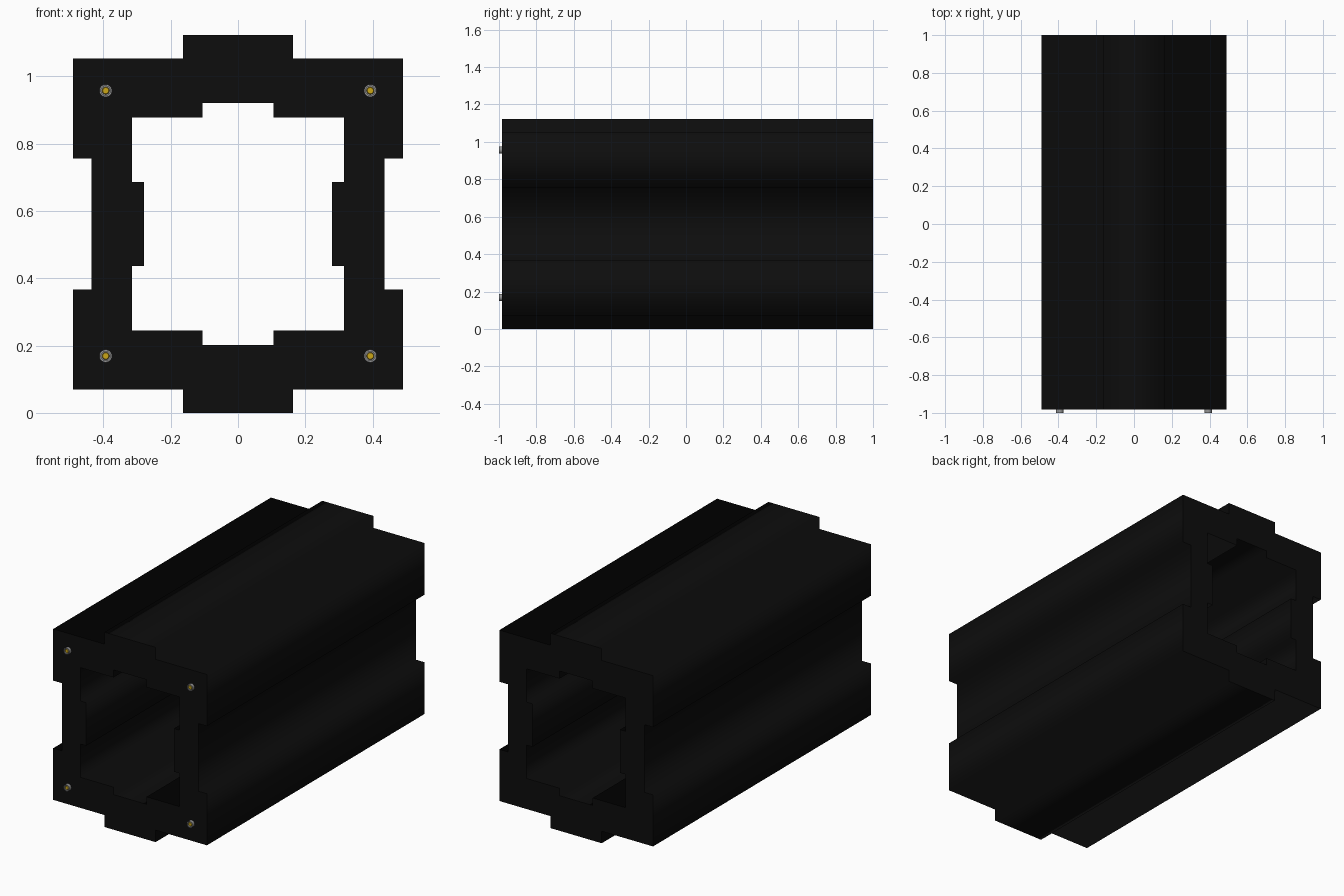
import bpy, bmesh
from math import cos, sin, tau, radians

if "Cube" in bpy.data.objects:
    bpy.data.objects.remove(bpy.data.objects["Cube"])

Y_FRONT, Y_BACK, CENTRE_Z = -0.983, 1.0, 0.561


def material(name, colour):
    m = bpy.data.materials.new(name)
    m.diffuse_color = (*colour, 1)
    m.use_nodes = True
    m.node_tree.nodes["Principled BSDF"].inputs["Base Color"].default_value = m.diffuse_color
    return m


black = material("black", (0.004, 0.004, 0.004))
grey = material("grey", (0.3, 0.3, 0.3))
gold = material("gold", (0.6, 0.38, 0.008))


def mirrored_loop(quarter):
    """Closed outline from the upper right quarter, mirrored in both axes."""
    right = quarter + [(x, -z) for x, z in reversed(quarter)]
    return right + [(-x, z) for x, z in reversed(right)]


# Hollow stepped tube: outer and inner outlines, extruded front to back
outer = [(0.163, 0.561), (0.163, 0.492), (0.49, 0.492), (0.49, 0.195), (0.435, 0.195)]
inner = [(0.105, 0.359), (0.105, 0.316), (0.315, 0.316), (0.315, 0.124), (0.279, 0.124)]
curve = bpy.data.curves.new("tube_body", 'CURVE')
curve.dimensions = '2D'
curve.fill_mode = 'BOTH'
curve.extrude = (Y_BACK - Y_FRONT) / 2
for quarter in (outer, inner):
    pts = mirrored_loop(quarter)
    spline = curve.splines.new('POLY')
    spline.points.add(len(pts) - 1)
    for p, (x, z) in zip(spline.points, pts):
        p.co = (x, z, 0, 1)
    spline.use_cyclic_u = True
curve.materials.append(black)
body = bpy.data.objects.new("tube_body", curve)
body.location = (0, (Y_FRONT + Y_BACK) / 2, CENTRE_Z)
body.rotation_euler = (radians(90), 0, 0)
bpy.context.collection.objects.link(body)
bpy.context.view_layer.objects.active = body
body.select_set(True)
bpy.ops.object.convert(target='MESH')


def lathe(name, profile, x, z, mat, sides=24):
    """Turn a (radius, y) profile around the y axis; cap the last ring."""
    bm = bmesh.new()
    rings = [[bm.verts.new((r * cos(tau * i / sides), y, r * sin(tau * i / sides)))
              for i in range(sides)] for r, y in profile]
    for a, b in zip(rings, rings[1:]):
        for i in range(sides):
            j = (i + 1) % sides
            bm.faces.new((a[i], a[j], b[j], b[i]))
    bm.faces.new(rings[-1])
    bmesh.ops.recalc_face_normals(bm, faces=bm.faces)
    mesh = bpy.data.meshes.new(name)
    bm.to_mesh(mesh)
    bm.free()
    mesh.materials.append(mat)
    ob = bpy.data.objects.new(name, mesh)
    ob.location = (x, 0, z)
    bpy.context.collection.objects.link(ob)
    bpy.ops.object.select_all(action='DESELECT')
    bpy.context.view_layer.objects.active = ob
    ob.select_set(True)
    bpy.ops.object.shade_smooth_by_angle()


# Four corner contacts: grey collar with a gold pin set into it
for x, side in ((-0.393, "left"), (0.393, "right")):
    for z, level in ((0.169, "lower"), (0.957, "upper")):
        lathe(f"collar_{level}_{side}",
              [(0.019, Y_FRONT), (0.019, -1.0), (0.014, -1.0), (0.014, -0.986)], x, z, grey)
        lathe(f"pin_{level}_{side}",
              [(0.011, Y_FRONT), (0.011, -0.996), (0.009, -0.998)], x, z, gold)
